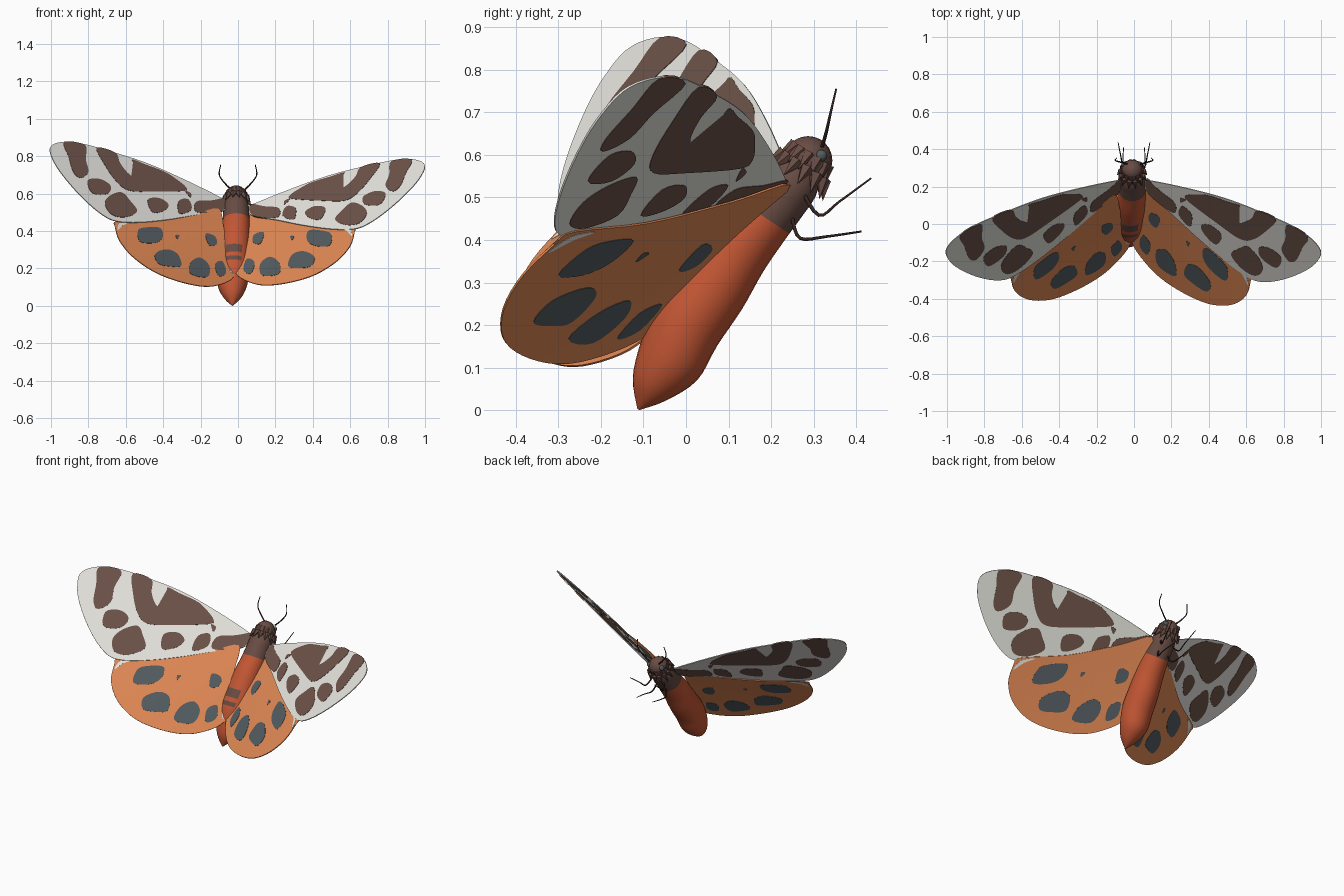
import bpy, bmesh
from math import sin, cos, pi
from mathutils import Vector

cube = bpy.data.objects.get("Cube")
if cube:
    bpy.data.objects.remove(cube)


def material(name, r, g, b):
    mat = bpy.data.materials.new(name)
    linear = [(c / 255) ** 2.2 for c in (r, g, b)] + [1]
    mat.use_nodes = True
    mat.diffuse_color = linear
    mat.node_tree.nodes["Principled BSDF"].inputs["Base Color"].default_value = linear
    return mat


cream = material("cream", 227, 226, 220)
brown = material("wing brown", 108, 83, 74)
orange = material("orange", 223, 135, 85)
slate = material("slate", 84, 92, 96)
red = material("rust red", 194, 87, 55)
fur = material("fur brown", 104, 77, 69)
dark = material("dark brown", 55, 42, 40)


def spline(points, closed=False, steps=4):
    """Smooth Catmull-Rom run through control points."""
    pts = [Vector(p) for p in points]
    n = len(pts)
    pick = (lambda i: pts[i % n]) if closed else (lambda i: pts[max(0, min(n - 1, i))])
    out = []
    for i in range(n if closed else n - 1):
        a, b, c, d = (pick(i + k) for k in (-1, 0, 1, 2))
        for s in range(steps):
            t = s / steps
            out.append(b + 0.5 * t * (c - a + t * (2 * a - 5 * b + 4 * c - d
                                                   + t * (3 * (b - c) + d - a))))
    return out if closed else out + [pts[-1]]


def finish(bm, name, mats, angle=None):
    """Make the object; smooth it where an angle is given, else leave it flat."""
    mesh = bpy.data.meshes.new(name)
    bm.to_mesh(mesh)
    bm.free()
    for m in mats:
        mesh.materials.append(m)
    obj = bpy.data.objects.new(name, mesh)
    bpy.context.collection.objects.link(obj)
    if angle:
        bpy.ops.object.select_all(action="DESELECT")
        obj.select_set(True)
        bpy.context.view_layer.objects.active = obj
        bpy.ops.object.shade_smooth_by_angle(angle=angle)


# Wing surfaces: each maps a flat (u, z) pattern onto the posed wing
def fore_left(u, z):
    return Vector((u, -0.349 - 0.683 * u + 1.177 * z, z))


def fore_right(u, z):
    depth = 0.29 * u + 0.52 - z
    u, z = u + 0.1 * depth, z + 0.024 + 0.075 * u - 0.1 * depth
    return Vector((-u, -0.277 - 0.698 * u + 0.994 * z, z))


def hind_left(u, z):
    lift = 0.2 * (z - 0.1) * (1 - u)
    return Vector((u, lift - 0.28 - 0.617 * u + 0.918 * z - 0.4 * u * (0.5 - z), z))


def hind_right(u, z):
    u, z = u + 0.035, z - 0.018 + 0.08 * u
    lift = 0.06 * (z - 0.1) * (1 - u)
    return Vector((-u, lift - 0.226 - 0.62 * u + 0.821 * z - 0.36 * u * (0.5 - z), z))


def sheet(name, outlines, surface, thickness, mat):
    """Thin plates cut to smooth outlines, given in hundredths."""
    bm = bmesh.new()
    for outline in outlines:
        loop = spline([(u / 100, z / 100) for u, z in outline], closed=True)
        bm.faces.new([bm.verts.new((p.x, 0, p.y)) for p in loop])
    bmesh.ops.triangulate(bm, faces=bm.faces[:], ngon_method="EAR_CLIP")
    for i in range(21):
        for normal in ((1, 0, 0), (0, 0, 1)):
            bmesh.ops.bisect_plane(bm, geom=bm.verts[:] + bm.edges[:] + bm.faces[:],
                                   plane_co=Vector(normal) * i * 0.05, plane_no=normal)
    bmesh.ops.remove_doubles(bm, verts=bm.verts[:], dist=0.0005)
    bmesh.ops.triangulate(bm, faces=bm.faces[:])
    offset = (surface(1, 0.3) - surface(0, 0.3)).cross(surface(0.3, 1) - surface(0.3, 0))
    offset = offset.normalized() * thickness
    for v in bm.verts:
        v.co = surface(v.co.x, v.co.z) - offset / 2
    far = bmesh.ops.extrude_face_region(bm, geom=bm.faces[:], use_keep_orig=True)["geom"]
    bmesh.ops.translate(bm, vec=offset,
                        verts=[g for g in far if isinstance(g, bmesh.types.BMVert)])
    bmesh.ops.recalc_face_normals(bm, faces=bm.faces[:])
    finish(bm, name, [mat])


fore_outline = [(5, 52), (10, 55), (30, 63), (50, 70), (70, 75), (85, 78), (95, 78),
                (100, 75), (97, 68), (90, 60), (80, 51), (70, 44), (62, 41),
                (50, 41), (35, 43), (20, 46), (8, 48)]
fore_spots = [
    [(93, 78), (82, 77), (81, 70), (79, 64), (83, 61), (87, 64), (90, 71)],
    [(76, 76), (66, 74), (63, 69), (58, 64), (53, 62), (52, 65), (57, 71), (50, 69),
     (40, 66), (34, 63), (28, 59), (29, 57), (45, 56), (57, 56), (64, 60), (71, 68)],
    [(79, 60), (73, 61), (67, 58), (68, 54), (76, 54)],
    [(67, 53), (61, 55), (56, 51), (52, 46), (58, 43), (65, 44), (69, 49)],
    [(47, 52), (41, 53), (36, 50), (38, 47), (44, 46)],
    [(31, 52), (26, 53), (24, 48), (30, 46)],
    [(28, 57), (25, 56), (25, 54)],
    [(7, 54), (14, 53), (22, 52), (21, 47), (8, 48)]]
hind_outline = [(7, 53), (4, 42), (1, 32), (-2, 22), (0, 16), (8, 12), (17, 11), (30, 13),
                (42, 17), (53, 24), (60, 32), (62, 39), (61, 42), (40, 44), (20, 49)]
hind_spots = [
    [(50, 38), (45, 40), (38, 40), (37, 35), (41, 32), (49, 32)],
    [(41, 26), (35, 29), (29, 27), (27, 21), (32, 20), (39, 21)],
    [(22, 23), (17, 26), (12, 22), (13, 16), (22, 17)],
    [(9, 23), (5, 25), (3, 19), (7, 17)],
    [(14, 39), (9, 38), (8, 34), (12, 33)],
    [(30, 37), (28, 37), (29, 35)]]
hind_fringe = [
    [(4, 37), (1, 31), (-1, 25), (-1, 19), (1, 21), (2, 28)],
    [(61, 37), (60, 41), (54, 42), (58, 40)]]
for side, fore, hind in (("left", fore_left, hind_left), ("right", fore_right, hind_right)):
    sheet(side + "_forewing", [fore_outline], fore, 0.005, cream)
    sheet(side + "_forewing_spots", fore_spots, fore, 0.008, brown)
    sheet(side + "_hindwing", [hind_outline], hind, 0.005, orange)
    sheet(side + "_hindwing_spots", hind_spots, hind, 0.008, slate)
    sheet(side + "_hindwing_fringe", hind_fringe, hind, 0.007, cream)

# Body: abdomen and thorax lofted along a leaning axis
axis = Vector((0, 0.55, 0.83)).normalized()
across, belly = Vector((1, 0, 0)), Vector((0, 0.83, -0.55)).normalized()
stations = spline([(-0.03, -0.112, 0.002, 0.003), (-0.03, -0.085, 0.05, 0.048),
                   (-0.03, -0.04, 0.115, 0.08), (-0.025, 0, 0.2, 0.088),
                   (-0.02, 0.06, 0.285, 0.086), (-0.015, 0.115, 0.37, 0.08),
                   (-0.01, 0.17, 0.44, 0.074), (-0.01, 0.215, 0.495, 0.07),
                   (-0.01, 0.25, 0.54, 0.066), (-0.01, 0.28, 0.58, 0.045)])
SIDES = 24
bm = bmesh.new()
rings = [[bm.verts.new(s.xyz + s.w * (across * sin(2 * pi * k / SIDES)
                                      - belly * cos(2 * pi * k / SIDES)))
          for k in range(SIDES)] for s in stations]
for i, (low, high) in enumerate(zip(rings, rings[1:])):
    for k in range(SIDES):
        n = (k + 1) % SIDES
        face = bm.faces.new((low[k], low[n], high[n], high[k]))
        on_back = k < 2 or k >= SIDES - 2
        fur_patch = on_back and 11 < i < 17 and i % 3 != 1
        face.material_index = 1 if i >= 25 or fur_patch else 0
bm.faces.new(rings[0])
bm.faces.new(rings[-1])
bmesh.ops.recalc_face_normals(bm, faces=bm.faces[:])
finish(bm, "body", [red, fur], 0.7)


def ball(name, centre, radius, mat):
    bm = bmesh.new()
    bmesh.ops.create_uvsphere(bm, u_segments=20, v_segments=12, radius=radius)
    bmesh.ops.translate(bm, vec=centre, verts=bm.verts[:])
    finish(bm, name, [mat], 0.7)


# Head and eyes
ball("head", (-0.01, 0.287, 0.587), 0.057, fur)
for side, sign in (("left", 1), ("right", -1)):
    ball(side + "_eye", (-0.01 + sign * 0.043, 0.318, 0.598), 0.014, slate)

# Ruff of pointed tufts around the neck
bm = bmesh.new()
for row, radius in enumerate((0.052, 0.066)):
    for k in range(13):
        angle = 2 * pi * (k + row / 2) / 13
        out = across * sin(angle) - belly * cos(angle)
        point = (out * 0.5 - axis).normalized()
        base = Vector((-0.01, 0.287, 0.587)) - axis * 0.03 * row + out * radius
        tuft = bmesh.ops.create_cone(bm, segments=5, cap_ends=True,
                                     radius1=0.017, radius2=0, depth=0.05)["verts"]
        bmesh.ops.rotate(bm, verts=tuft, matrix=point.to_track_quat("Z", "Y").to_matrix())
        bmesh.ops.translate(bm, verts=tuft, vec=base + point * 0.01)
finish(bm, "neck_ruff", [fur], 0.3)


def strand(name, points, radius):
    """Tapered round strand along a smooth path."""
    curve = bpy.data.curves.new(name, "CURVE")
    curve.dimensions = "3D"
    curve.bevel_depth = radius
    curve.bevel_resolution = 1
    path = spline(points)
    line = curve.splines.new("POLY")
    line.points.add(len(path) - 1)
    for i, (p, co) in enumerate(zip(line.points, path)):
        p.co = (*co, 1)
        p.radius = 1 - 0.6 * i / len(path)
    curve.materials.append(dark)
    bpy.context.collection.objects.link(bpy.data.objects.new(name, curve))


# Antennae and legs, repeated on both sides
for side, s in (("left", 1), ("right", -1)):
    strand(side + "_antenna", [(s * 0.035, 0.32, 0.62), (s * 0.07, 0.33, 0.655),
                               (s * 0.1, 0.34, 0.7), (s * 0.092, 0.353, 0.755)], 0.005)
    strand(side + "_front_leg", [(s * 0.03, 0.27, 0.52), (s * 0.06, 0.312, 0.458),
                                 (s * 0.07, 0.36, 0.49), (s * 0.085, 0.435, 0.545)], 0.005)
    strand(side + "_middle_leg", [(s * 0.03, 0.25, 0.45), (s * 0.05, 0.268, 0.404),
                                  (s * 0.06, 0.33, 0.408), (s * 0.055, 0.412, 0.42)], 0.005)
